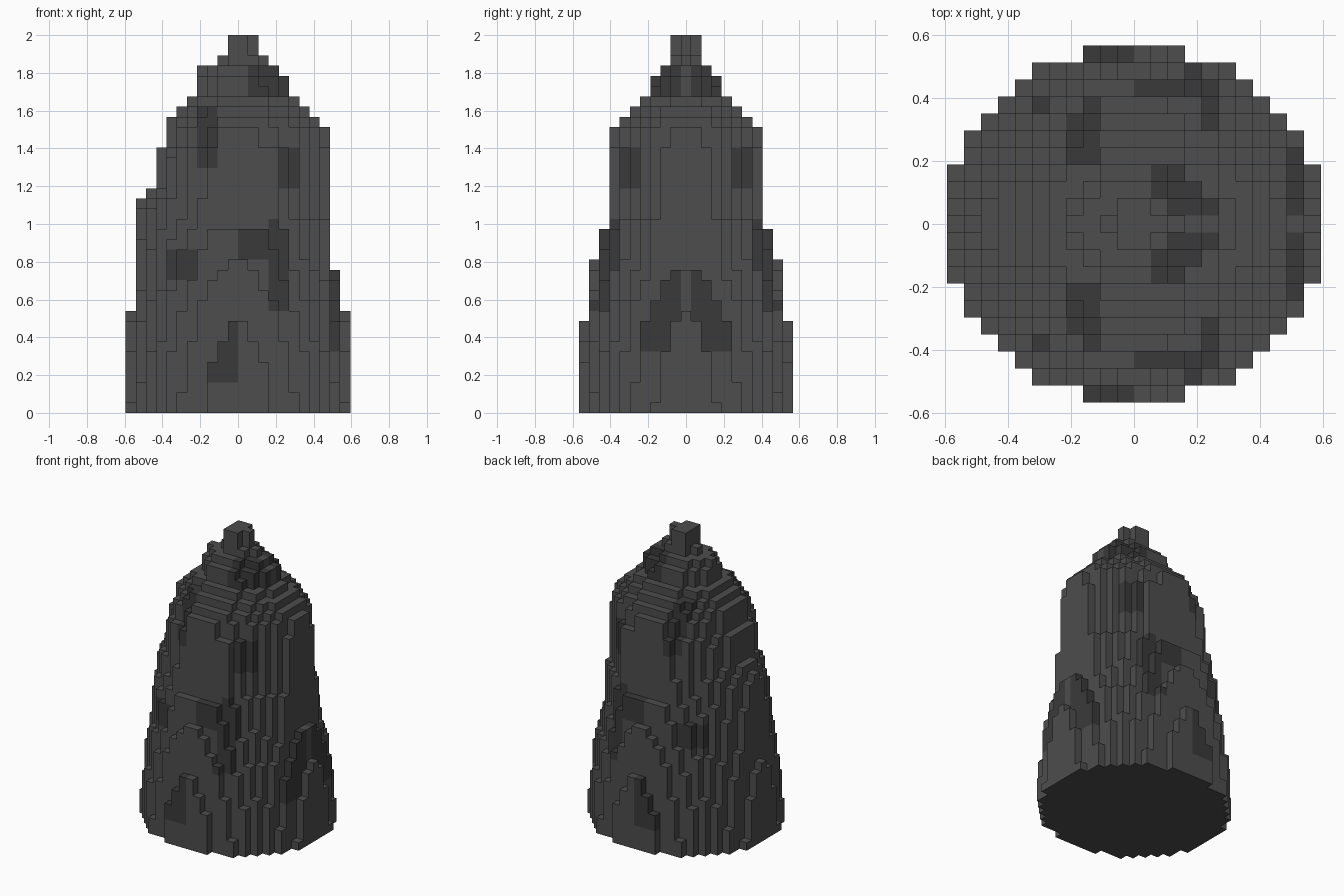
import bpy, bmesh

LAYERS = 37
V = 2.0 / LAYERS          # block size

# Cross-section keys: layer, left radius, right radius, side radius (in blocks),
# roundness exponent (2 = ellipse, lower = corners cut back)
TAPER = [
    (0, 11.0, 11.0, 10.5, 2), (5, 10.8, 10.8, 10.28, 1.92), (8, 10.6, 10.6, 10.05, 1.85),
    (9, 10.56, 10.53, 9.95, 1.82), (10, 10.4, 10.3, 9.8, 1.82), (13, 10.1, 9.68, 9.25, 1.8),
    (14, 10.0, 9.45, 9.05, 1.8), (15, 9.95, 9.45, 8.9, 1.8), (17, 9.9, 9.4, 8.45, 1.82),
    (18, 9.85, 9.4, 7.98, 1.85), (19, 9.8, 9.45, 7.99, 1.65), (20, 9.6, 9.45, 7.99, 1.65),
    (21, 9.0, 9.45, 7.99, 1.65), (22, 8.3, 9.45, 7.99, 1.65), (25, 8.2, 9.45, 7.99, 1.65),
    (26, 7.4, 8.75, 7.31, 1.68), (27, 7.4, 8.75, 7.31, 1.68), (28, 7.1, 8.2, 6.5, 1.8),
    (29, 6.2, 7.1, 5.5, 2), (30, 5.2, 6.1, 4.5, 2), (31, 4.2, 5.0, 3.6, 2),
    (32, 4.0, 5.0, 3.3, 2), (33, 3.8, 4.0, 2.5, 2), (34, 2.0, 3.0, 1.5, 2),
    (35, 1.0, 2.0, 1.5, 2), (36, 1.0, 2.0, 1.5, 2)]

# Darker stone patches, mirrored front to back: x range, |y| range, z range
PATCHES = [
    (-.38, -.21, .29, .5, .70, .87), (-.17, 0, .5, .6, .15, .5),
    (0, .17, .4, .5, .80, .98), (.16, .28, .35, .5, .54, 1.03),
    (-.22, -.10, .18, .41, 1.30, 1.63), (.21, .33, .2, .41, 1.19, 1.42),
    (.04, .27, .02, .2, 1.67, 1.85), (.48, .545, .05, .25, .33, .76),
    (.2, .54, .4, .52, .54, .82)]


def section(k):
    for a, b in zip(TAPER, TAPER[1:]):
        if a[0] <= k <= b[0]:
            t = (k - a[0]) / (b[0] - a[0])
            return [p + (q - p) * t for p, q in zip(a[1:], b[1:])]


def material(name, shade):
    m = bpy.data.materials.new(name)
    m.diffuse_color = (shade, shade, shade, 1)
    return m


# Fill each layer with blocks whose centre lies inside its lopsided ellipse
blocks = set()
for k in range(LAYERS):
    left, right, side, power = section(k)
    for i in range(-11, 11):
        for j in range(-10, 11):
            x = i + 0.5
            u, w = abs(x) / (left if x < 0 else right), abs(j) / side
            if u ** power + w ** power <= 1:
                blocks.add((i, j, k))


def is_dark(i, j, k):
    x, y, z = (i + .5) * V, abs(j) * V, (k + .5) * V
    return any(a < x < b and c < y < d and e < z < f
               for a, b, c, d, e, f in PATCHES)


# Skin the blocks with their exposed square faces
bm = bmesh.new()
verts = {}


def corner(p):
    if p not in verts:
        verts[p] = bm.verts.new((p[0] * V, (p[1] - 0.5) * V, p[2] * V))
    return verts[p]


for b in sorted(blocks):
    for axis in range(3):
        for s in (0, 1):
            n = list(b)
            n[axis] += 2 * s - 1
            if tuple(n) in blocks:
                continue
            u, w = (axis + 1) % 3, (axis + 2) % 3
            ring = []
            for du, dw in ((0, 0), (1, 0), (1, 1), (0, 1)):
                p = list(b)
                p[axis] += s
                p[u] += du
                p[w] += dw
                ring.append(corner(tuple(p)))
            face = bm.faces.new(ring if s else ring[::-1])
            face.material_index = int(is_dark(*b))

mesh = bpy.data.meshes.new("rock_spire")
bm.to_mesh(mesh)
bm.free()
mesh.materials.append(material("stone", 0.075))
mesh.materials.append(material("dark_stone", 0.042))
spire = bpy.data.objects.new("rock_spire", mesh)
bpy.context.collection.objects.link(spire)
